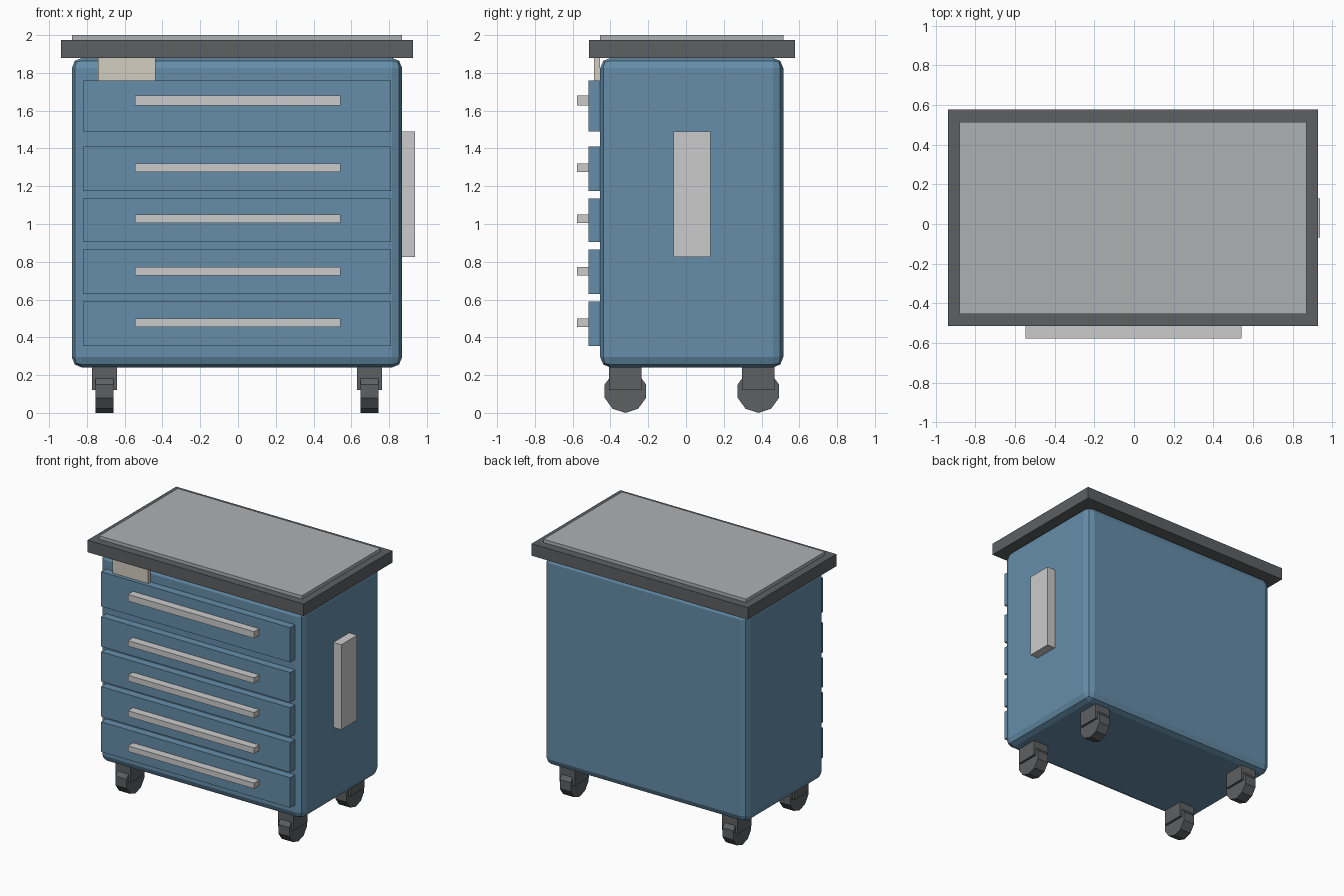
import bpy, bmesh, math
from mathutils import Matrix

if "Cube" in bpy.data.objects:
    bpy.data.objects.remove(bpy.data.objects["Cube"])


def material(name, rgb):
    m = bpy.data.materials.new(name)
    m.diffuse_color = (*rgb, 1)
    m.use_nodes = True
    m.node_tree.nodes["Principled BSDF"].inputs["Base Color"].default_value = m.diffuse_color
    return m


BLUE = material("blue_paint", (0.13, 0.27, 0.40))
DARK = material("dark_rubber", (0.11, 0.115, 0.12))
METAL = material("light_metal", (0.55, 0.56, 0.57))
MAT = material("top_mat_grey", (0.42, 0.44, 0.45))
CREAM = material("cream_label", (0.65, 0.61, 0.53))


def finish(name, bm, mat):
    me = bpy.data.meshes.new(name)
    bm.to_mesh(me)
    bm.free()
    me.materials.append(mat)
    ob = bpy.data.objects.new(name, me)
    bpy.context.collection.objects.link(ob)
    return ob


def box(name, x, y, z, mat, bevel=0):
    """Box from (min, max) ranges, with an optional two-step bevel."""
    bm = bmesh.new()
    centre = [(a + b) / 2 for a, b in (x, y, z)]
    size = [b - a for a, b in (x, y, z)]
    bmesh.ops.create_cube(bm, size=1, matrix=Matrix.Translation(centre) @ Matrix.Diagonal((*size, 1)))
    ob = finish(name, bm, mat)
    if bevel:
        mod = ob.modifiers.new("bevel", 'BEVEL')
        mod.width = bevel
        mod.segments = 2
    return ob


# Cabinet and worktop
CX, CY = -0.005, 0.031
box("cabinet_body", (-0.88, 0.869), (-0.454, 0.515), (0.24, 1.88), BLUE, 0.055)
box("worktop", (-0.938, 0.927), (-0.514, 0.578), (1.88, 1.974), DARK)
box("worktop_mat", (-0.88, 0.869), (-0.454, 0.515), (1.974, 2.0), MAT)

# Drawers with bar handles: (bottom, top, handle bottom, handle top)
drawers = [
    (1.489, 1.759, 1.628, 1.680),
    (1.176, 1.409, 1.276, 1.320),
    (0.905, 1.135, 1.004, 1.049),
    (0.630, 0.864, 0.727, 0.773),
    (0.355, 0.589, 0.455, 0.499),
]
for i, (z0, z1, h0, h1) in enumerate(drawers, 1):
    box(f"drawer_front_{i}", (-0.82, 0.811), (-0.515, -0.454), (z0, z1), BLUE)
    box(f"drawer_handle_{i}", (-0.546, 0.542), (-0.577, -0.515), (h0, h1), METAL)

# Label plate and side push handle
box("label_plate", (-0.741, -0.436), (-0.486, -0.454), (1.759, 1.88), CREAM)
box("side_handle", (0.869, 0.938), (-0.067, 0.129), (0.826, 1.489), METAL)

# Casters: housing block with a ten-sided wheel
R = 0.115
for sx, side in ((-1, "left"), (1, "right")):
    for sy, end in ((-1, "front"), (1, "back")):
        x, y = CX + sx * 0.702, CY + sy * 0.352
        box(f"caster_housing_{end}_{side}", (x - 0.066, x + 0.066), (y - 0.086, y + 0.086), (0.12, 0.242), DARK)
        bm = bmesh.new()
        # after turning the axis to x, one wheel corner touches the floor
        rot = Matrix.Rotation(math.pi / 2, 4, 'Y')
        bmesh.ops.create_cone(bm, cap_ends=True, segments=10, radius1=R, radius2=R, depth=0.095, matrix=rot)
        low = min(bm.verts, key=lambda v: v.co.z).co
        turn = Matrix.Rotation(-math.pi / 2 - math.atan2(low.z, low.y), 4, 'X')
        bmesh.ops.transform(bm, matrix=Matrix.Translation((x, y, R)) @ turn, verts=bm.verts)
        finish(f"caster_wheel_{end}_{side}", bm, DARK)
